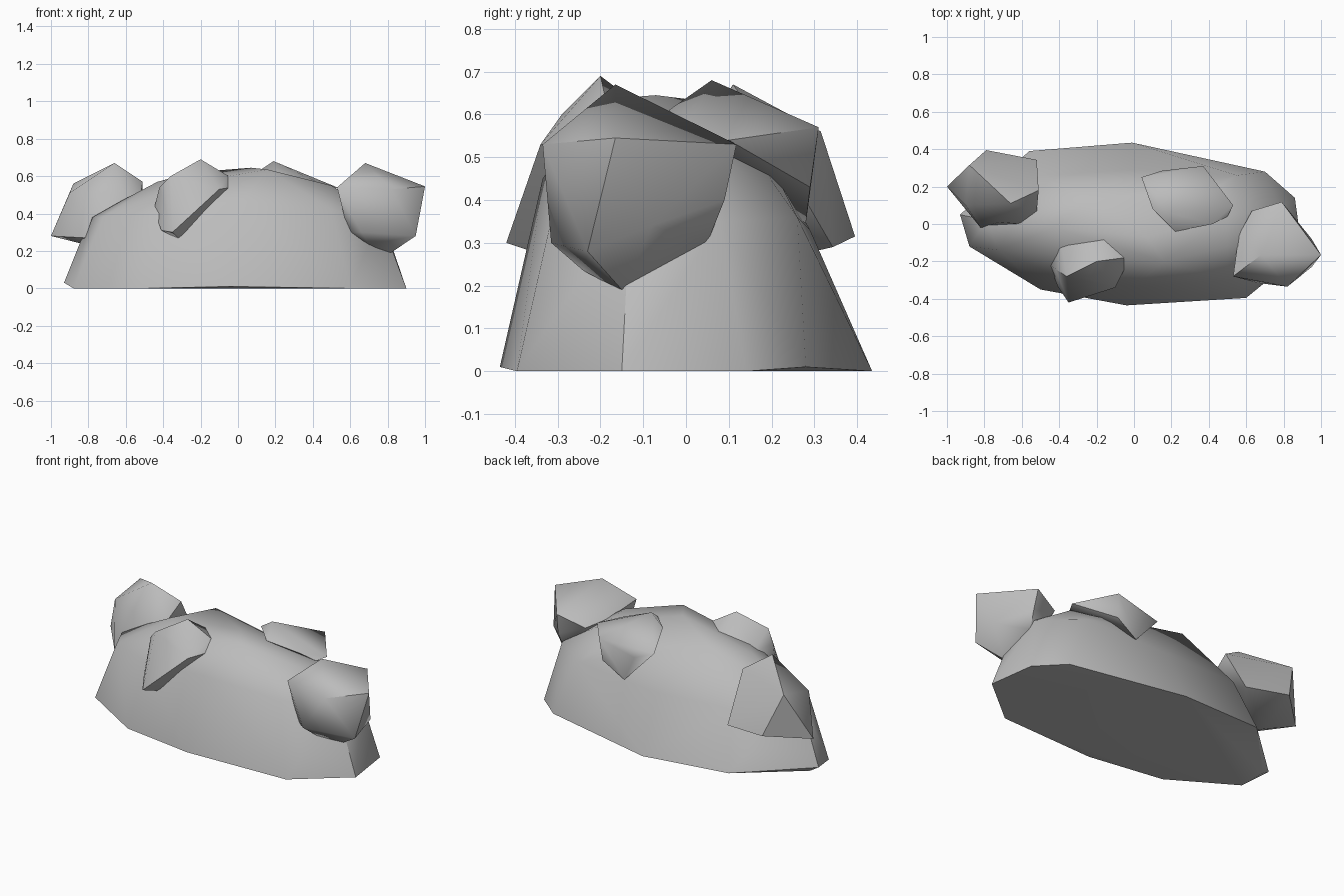
import bpy, bmesh, math

old = bpy.data.objects.get("Cube")
if old:
    bpy.data.objects.remove(old, do_unlink=True)

stone = bpy.data.materials.new("grey stone")
stone.use_nodes = True
grey = (0.5, 0.5, 0.5, 1)
stone.diffuse_color = grey
stone.node_tree.nodes["Principled BSDF"].inputs["Base Color"].default_value = grey


def rock(name, corners, angle):
    """Chiselled stone: the convex hull of a few corner points."""
    bm = bmesh.new()
    for c in corners:
        bm.verts.new(c)
    hull = bmesh.ops.convex_hull(bm, input=bm.verts)
    loose = {v for v in hull["geom_interior"] if isinstance(v, bmesh.types.BMVert)}
    bmesh.ops.delete(bm, geom=list(loose), context="VERTS")
    bmesh.ops.dissolve_limit(bm, angle_limit=math.radians(2), verts=bm.verts, edges=bm.edges)
    bmesh.ops.recalc_face_normals(bm, faces=bm.faces)
    mesh = bpy.data.meshes.new(name)
    bm.to_mesh(mesh)
    bm.free()
    mesh.materials.append(stone)
    obj = bpy.data.objects.new(name, mesh)
    bpy.context.collection.objects.link(obj)
    bpy.ops.object.select_all(action="DESELECT")
    obj.select_set(True)
    bpy.context.view_layer.objects.active = obj
    bpy.ops.object.shade_smooth_by_angle(angle=math.radians(angle))


# Long mound: foot outline, shoulder ring, crown
foot = [(-.93, .05, .03), (-.88, -.12, 0), (-.5, -.35, 0), (-.04, -.435, .01), (.6, -.395, 0),
        (.9, -.15, 0), (.86, .14, 0), (.7, .28, .01), (-.01, .435, 0),
        (-.56, .39, .025), (-.88, .06, 0)]
shoulder = [(-.79, .02, .38), (-.72, -.14, .38), (-.42, -.28, .4), (0, -.335, .45), (.5, -.3, .42),
            (.76, -.13, .38), (.78, .08, .35), (.55, .26, .36), (0, .29, .33), (-.5, .26, .35)]
crown = [(-.43, -.02, .57), (-.3, -.17, .56), (.07, -.07, .645), (.16, -.2, .635),
         (.5, -.12, .55), (.5, .05, .53), (.45, .2, .445), (.1, .18, .51), (-.24, .13, .62)]
rock("mound", foot + shoulder + crown, 40)

# Boulders resting on the mound
rock("right_rear_boulder", [
    (-1, .2, .28), (-.88, .315, .56), (-.66, .11, .67), (-.52, .343, .29), (-.79, .395, .315),
    (-.51, .18, .57), (-.52, .07, .5), (-.6, 0, .46), (-.82, -.02, .27), (-.84, .12, .24),
    (-.72, .01, .52), (-.9, .1, .51)], 52)
rock("right_front_boulder", [
    (-.45, -.22, .42), (-.42, -.24, .54), (-.36, -.28, .6), (-.2, -.2, .69), (-.05, -.18, .6),
    (-.03, -.2, .54), (-.1, -.34, .53), (-.35, -.42, .3), (-.26, -.27, .28), (-.31, -.3, .26),
    (-.41, -.33, .31), (-.39, -.09, .53), (-.16, -.08, .6), (-.25, -.29, .6)], 52)
rock("left_front_boulder", [
    (.53, -.28, .54), (.68, -.165, .67), (1, -.165, .545), (.82, -.335, .53), (.79, .118, .53),
    (.63, .07, .47), (.56, -.06, .5), (.59, -.26, .3), (.66, -.315, .3), (.7, -.24, .235),
    (.81, -.145, .185), (.95, -.23, .28), (.95, -.08, .34), (.79, .05, .3), (.74, -.03, .228),
    (.8, .09, .4)], 52)
rock("left_rear_boulder", [
    (.04, .25, .54), (.15, .285, .5), (.37, .31, .57), (.53, .1, .54), (.5, .04, .53),
    (.42, 0, .57), (.22, -.04, .61), (.1, .08, .62), (.19, .06, .68),
    (.36, .29, .43), (.22, .28, .345)], 52)
